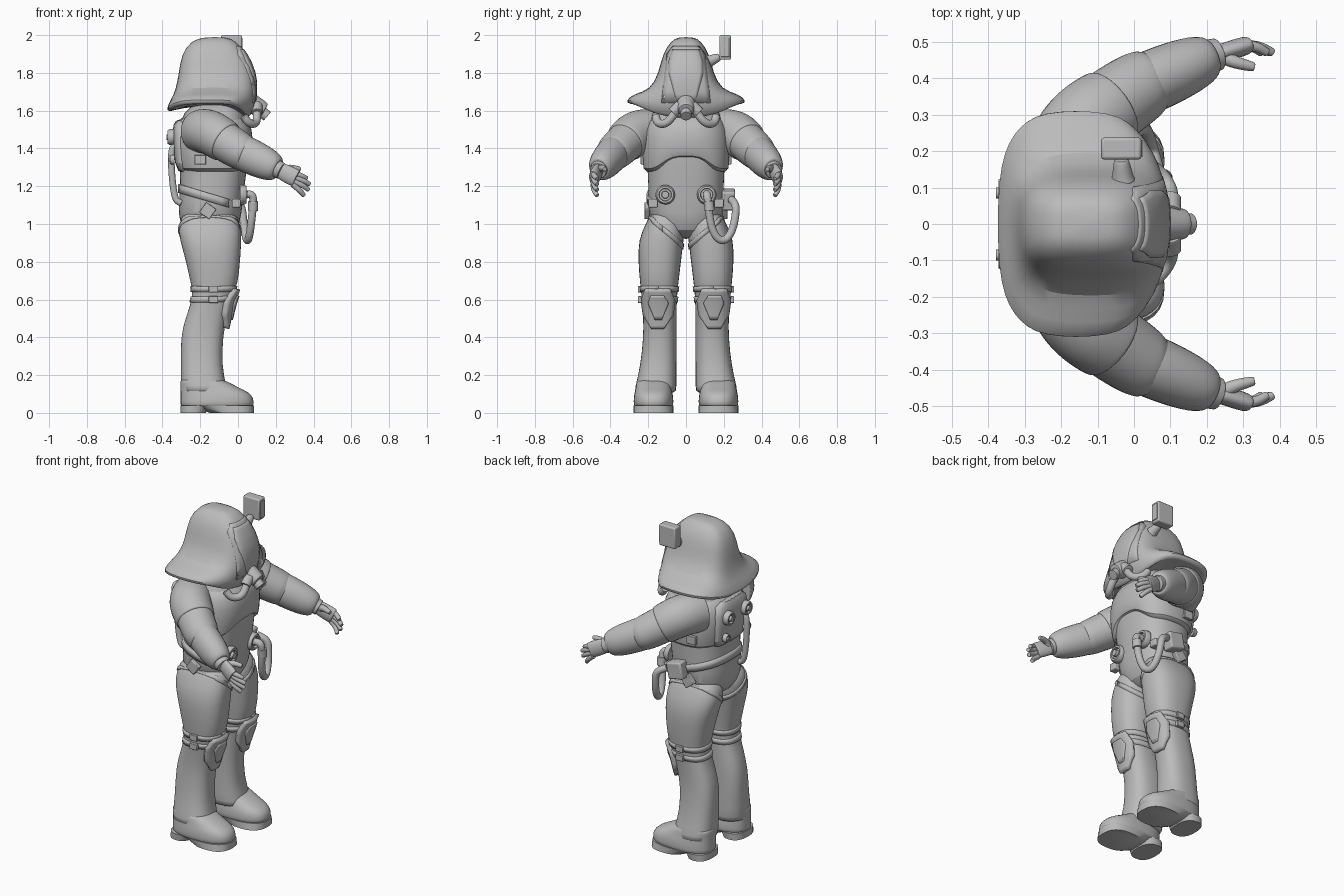
import bpy
import bmesh
import math
from mathutils import Vector, Matrix

cube = bpy.data.objects.get("Cube")
if cube:
    bpy.data.objects.remove(cube, do_unlink=True)

grey = bpy.data.materials.new("suit_grey")
grey.use_nodes = True
grey.diffuse_color = (.5, .5, .5, 1)
grey.node_tree.nodes["Principled BSDF"].inputs["Base Color"].default_value = grey.diffuse_color
parts = []


def finish(name, bm, mirror=False, smooth=False, target=None, thick=0):
    """Turn a bmesh into a named part; with a target, press it on as a thin layer."""
    bmesh.ops.recalc_face_normals(bm, faces=bm.faces)
    mesh = bpy.data.meshes.new(name)
    bm.to_mesh(mesh)
    bm.free()
    mesh.materials.append(grey)
    obj = bpy.data.objects.new(name, mesh)
    bpy.context.scene.collection.objects.link(obj)
    parts.append(obj)
    if smooth:
        subdivision = obj.modifiers.new("smooth", 'SUBSURF')
        subdivision.levels = subdivision.render_levels = 1
    if target:
        wrap = obj.modifiers.new("wrap", 'SHRINKWRAP')
        wrap.target = target
        wrap.use_project_x, wrap.use_negative_direction, wrap.use_positive_direction = True, True, False
        wrap.wrap_method = 'PROJECT' if name.endswith(("pad", "cap", "frame", "visor")) else 'NEAREST_SURFACEPOINT'
        solid = obj.modifiers.new("solid", 'SOLIDIFY')
        solid.thickness, solid.offset = thick * 2, 0
    if mirror:
        obj.modifiers.new("mirror", 'MIRROR').use_axis = (False, True, False)
    return obj


def loft(name, rings, mirror=False, smooth=True):
    """Skin a row of rings and cap both ends."""
    bm = bmesh.new()
    rows = [[bm.verts.new(point) for point in ring] for ring in rings]
    for low, high in zip(rows, rows[1:]):
        for i in range(len(low)):
            bm.faces.new((low[i - 1], low[i], high[i], high[i - 1]))
    bm.faces.new(rows[0])
    bm.faces.new(rows[-1])
    return finish(name, bm, mirror, smooth)


def circle(sides):
    return [(math.cos(math.tau * i / sides), math.sin(math.tau * i / sides)) for i in range(sides)]


def level(z, back, front, half, middle=0, power=2.5, warp=None):
    """Horizontal rounded ring; warp lifts its points by a rule."""
    points = []
    for c, s in circle(24):
        x = (back + front) / 2 + (front - back) / 2 * math.copysign(abs(c) ** (2 / power), c)
        y = middle + half * math.copysign(abs(s) ** (2 / power), s)
        points.append(Vector((x, y, z + (warp(x, y) if warp else 0))))
    return points


def sheet(name, grid, target, thick, mirror=False):
    """Grid of points pressed onto a target."""
    bm = bmesh.new()
    grid = [[bm.verts.new(point) for point in row] for row in grid]
    for a, b in zip(grid, grid[1:]):
        for j in range(len(a) - 1):
            bm.faces.new((a[j], a[j + 1], b[j + 1], b[j]))
    finish(name, bm, mirror, target=target, thick=thick)


def plate(name, rows, target, thick, mirror=False, columns=10, steps=4):
    """Front patch of (z, right, left) rows."""
    rows = [Vector(row) for row in rows]
    fine = [a.lerp(b, k / steps) for a, b in zip(rows, rows[1:]) for k in range(steps)] + rows[-1:]
    sheet(name, [[(1, right + (left - right) * j / columns, z) for j in range(columns + 1)]
                 for z, right, left in fine], target, thick, mirror)


def strap(name, outline, height, target, thick, mirror=False):
    """Flat band along an outline."""
    rise = Vector((0, 0, height / 2))
    sheet(name, [[p - rise for p in outline], [p + rise for p in outline]], target, thick, mirror)


def rounded(path):
    """Cut the corners of a path, keeping its ends."""
    out = [path[0]]
    for a, b in zip(path, path[1:]):
        out += [a.lerp(b, .25), a.lerp(b, .75)]
    return out + [path[-1]]


def tube(name, path, start, end, bulge=0, flat=1, mirror=False, sides=16):
    """Tube whose radius runs from start to end; flat narrows it sideways."""
    path = rounded(rounded([Vector(point) for point in path]))
    last = len(path) - 1
    rings, side = [], None
    for i, point in enumerate(path):
        along = (path[min(i + 1, last)] - path[max(i - 1, 0)]).normalized()
        if side is None:
            side = along.cross(Vector((0, 0, 1)) if abs(along.z) < .9 else Vector((1, 0, 0)))
        side = (side - along * side.dot(along)).normalized()
        up = side.cross(along)
        radius = start + (end - start) * i / last + bulge * math.sin(math.pi * i / last)
        ring = [point + radius * (side * flat * c + up * s) for c, s in circle(sides)]
        inner = [point.lerp(corner, .75) for corner in ring]
        rings += [inner, ring] if i == 0 else [ring, inner] if i == last else [ring]
    return loft(name, rings, mirror)


def box(name, centre, size, tilt=0, mirror=False):
    bm = bmesh.new()
    turn = Matrix.Rotation(math.radians(tilt), 4, 'Y')
    bmesh.ops.create_cube(bm, matrix=Matrix.Translation(centre) @ turn @ Matrix.Diagonal((*size, 1)))
    obj = finish(name, bm, mirror)
    bevel = obj.modifiers.new("bevel", 'BEVEL')
    bevel.width, bevel.segments = min(size) / 8, 2


def port(name, centre, radius, depth):
    """Pair of round fittings with a rim and a centre knob, facing along x."""
    rings = []
    for out, wide in ((0, 1), (.7, 1), (1, .85), (1, .65), (.6, .6), (.6, .4), (1.2, .35)):
        rings.append([Vector(centre) + Vector((depth * out, radius * wide * c, radius * wide * s))
                      for c, s in circle(20)])
    loft(name, rings, mirror=True, smooth=False)


# Torso and pelvis
torso = loft("torso", [level(*row) for row in (
    (.92, -.2, -.08, .03), (.96, -.29, 0, .14), (1.05, -.325, .02, .21), (1.2, -.3, .035, .195),
    (1.45, -.32, .07, .22), (1.6, -.3, .03, .19), (1.65, -.2, 0, .1))])


# Chest armour with an arched lower front edge
def arch(x, y):
    return max(0, min(.08, .16 - abs(y))) if x > -.05 else 0


loft("chest_armour", [level(*row, warp=arch) for row in ((1.28, -.28, .04, .2), (1.27, -.32, .065, .23))]
     + [level(*row) for row in ((1.4, -.34, .08, .235), (1.5, -.34, .08, .23), (1.6, -.3, .04, .17))])


# Hood with a flared cape, higher at the shoulders and lower in front
def hem(x, y):
    side = min(1, abs(y) / .3) ** 2
    return .045 * side - .4 * max(0, x + .05) * (1 - side)


crown = [level(*row, power=3) for row in (
    (1.99, -.18, -.06, .04), (1.97, -.25, -.01, .08), (1.9, -.3, .05, .125), (1.8, -.315, .095, .145),
    (1.71, -.33, .1, .19))]
cape = [level(*row, power=3, warp=hem) for row in (
    (1.65, -.36, .09, .28), (1.61, -.38, .06, .32), (1.585, -.37, .05, .31), (1.62, -.3, .02, .2))]
hood = loft("hood", crown + cape)
plate("visor_frame", [(1.94, -.07, .07), (1.9, -.1, .1), (1.64, -.13, .13)], hood, .003)
plate("visor", [(1.92, -.07, .07), (1.86, -.09, .09), (1.8, -.09, .09), (1.65, -.05, .05)], hood, .006)

# Breathing mask and its side hoses
tube("mask_body", [(.05, 0, 1.65), (.14, 0, 1.6)], .06, .04)
tube("mask_valve", [(.12, 0, 1.6), (.155, 0, 1.57)], .03, .03)
tube("mask_filter", [(.1, .03, 1.63), (.1, .07, 1.59)], .03, .03, mirror=True)
tube("mask_hose", [(.1, .05, 1.6), (.1, .1, 1.53), (.06, .15, 1.53), (.03, .16, 1.57)], .022, .022, mirror=True)

# Head lamp beside the hood
lamp = Vector((-.035, .207, 1.935))
box("lamp_case", lamp, (.11, .06, .13))
box("lamp_lens", lamp + Vector((.055, 0, 0)), (.01, .045, .1))
tube("lamp_pivot", [(-.03, .12, 1.86), lamp - Vector((0, .03, .05))], .035, .018)

# Arms from shoulder to wrist
collar, shoulder = Vector((-.2, .15, 1.49)), Vector((-.15, .26, 1.49))
elbow, wrist = Vector((.01, .375, 1.385)), Vector((.21, .46, 1.29))
knuckle = Vector((.31, .49, 1.24))
tube("upper_arm", [collar, shoulder, elbow, elbow.lerp(wrist, .2)], .11, .085, bulge=.01, mirror=True)
tube("shoulder_sleeve", [collar, shoulder, shoulder.lerp(elbow, .55)], .118, .112, bulge=.006, mirror=True)
tube("forearm_sleeve", [elbow, wrist], .094, .06, bulge=.017, flat=.9, mirror=True)
tube("wrist_cuff", [wrist.lerp(knuckle, -.1), wrist.lerp(knuckle, .2)], .05, .045, mirror=True)

# Gloved hands with curled fingers
tube("palm", [wrist, knuckle], .035, .045, bulge=.008, flat=.55, mirror=True)
for i, reach in enumerate((.065, .08, .075, .05)):
    root = knuckle + Vector((-.02, 0, .03 - .02 * i))
    tip = root + Vector((reach + .01, -.02, -.03 - .01 * i))
    tube("finger_%d" % (i + 1), [root, root.lerp(tip, .6) + Vector((0, .01, .005)), tip],
         .018, .012, mirror=True, sides=10)
tube("thumb", [(.24, .465, 1.28), (.27, .445, 1.3), (.33, .43, 1.29)], .026, .012, mirror=True, sides=10)


# Legs, closing in towards the crotch, rounding into the hips and flaring over the boots
def leg_level(z, back, front):
    inner = .05 - max(0, z - .6) * .12
    outer = .24 + .015 * math.cos((z - .85) * 8) - .4 * max(0, z - .92) + .15 * max(0, .25 - z)
    return level(z, back, front, (outer - inner) / 2, (outer + inner) / 2)


leg = loft("leg", [leg_level(*row) for row in (
    (.1, -.303, -.04), (.13, -.303, -.06), (.25, -.303, -.085), (.4, -.305, -.08), (.5, -.28, -.06),
    (.62, -.235, -.03), (.68, -.25, 0), (.8, -.275, .012), (.92, -.31, .02), (1, -.32, .015))]
    + [level(1.08, -.28, -.02, .06, .12)], mirror=True)


# Boots with flush soles
def boot(name, rows, smooth):
    loft(name, [level(z, -.305, front, half, .172) for z, front, half in rows], True, smooth)


boot("boot", [(.03, .08, .1), (.04, .084, .106), (.08, .084, .106), (.11, .06, .1), (.135, 0, .094),
              (.17, -.06, .09), (.18, -.1, .08)], True)
boot("boot_heel", [(0, -.17, .096), (.04, -.15, .1)], False)
loft("boot_tread", [level(z, back, .084, .106, .172) for z, back in ((0, -.15), (.02, -.2), (.04, -.25))],
     True, smooth=False)

# Knee pads and their straps
plate("knee_pad", [(.66, .09, .205), (.6, .072, .22), (.52, .08, .21), (.45, .12, .175)], leg, .026, True)
plate("knee_cap", [(.63, .12, .18), (.59, .1, .19), (.5, .13, .16)], leg, .034, True)
for z in (.6, .655):
    ring = level(z, -.25, 0, .1, .145)
    strap("knee_strap", ring + ring[:1], .03, leg, .007, True)
    box("knee_buckle", (-.13, .245, z), (.05, .02, .035), mirror=True)

# Belt round the back, thigh harness and fittings
ring = level(1.14, -.31, .02, .2, warp=lambda x, y: -.3 * (x + .15))
strap("belt", ring[4:21], .045, torso, .01)
ring = level(.98, -.32, .02, .12, .125, warp=lambda x, y: .8 * (y - .13))
strap("thigh_strap", ring + ring[:1], .03, leg, .006, True)
port("hip_valve", (.01, .11, 1.155), .052, .036)
box("hip_buckle", (-.16, .205, 1.07), (.065, .03, .065), tilt=35, mirror=True)
box("belt_pouch", (-.1, .225, 1.13), (.1, .07, .1), tilt=12)
box("belt_clip", (-.01, .175, 1.11), (.045, .05, .045), mirror=True)

# Looped hose on the left hip
loop = []
for i in range(9):
    turn = math.pi * i / 8
    loop.append((.08 - .06 * i / 8, .193 - .073 * math.cos(turn), 1.1 - .19 * math.sin(turn)))
tube("hip_hose", [(.03, .11, 1.155), (.08, .11, 1.16)] + loop + [(-.04, .24, 1.13)], .021, .021)
tube("hose_collar", [(.08, .12, 1.12), (.08, .125, 1.07)], .027, .027)

# Back unit with round ports and a hose
loft("back_unit", [level(z, back, -.25, half, power=3) for z, back, half in (
    (1.27, -.3, .12), (1.29, -.335, .15), (1.5, -.355, .155), (1.56, -.33, .12))])
port("back_port", (-.34, .085, 1.46), .042, -.032)
port("back_knob", (-.335, .1, 1.34), .026, -.026)
tube("back_hose", [(-.32, -.09, 1.42), (-.36, -.09, 1.4), (-.34, -.09, 1.13), (-.3, -.09, 1.11)], .018, .018)
box("side_buckle", (-.2, .23, 1.34), (.06, .02, .05), mirror=True)

# Smooth shading with sharp edges kept
bpy.ops.object.select_all(action='DESELECT')
for obj in parts:
    obj.select_set(True)
bpy.context.view_layer.objects.active = parts[0]
bpy.ops.object.shade_smooth_by_angle(angle=math.radians(45))
